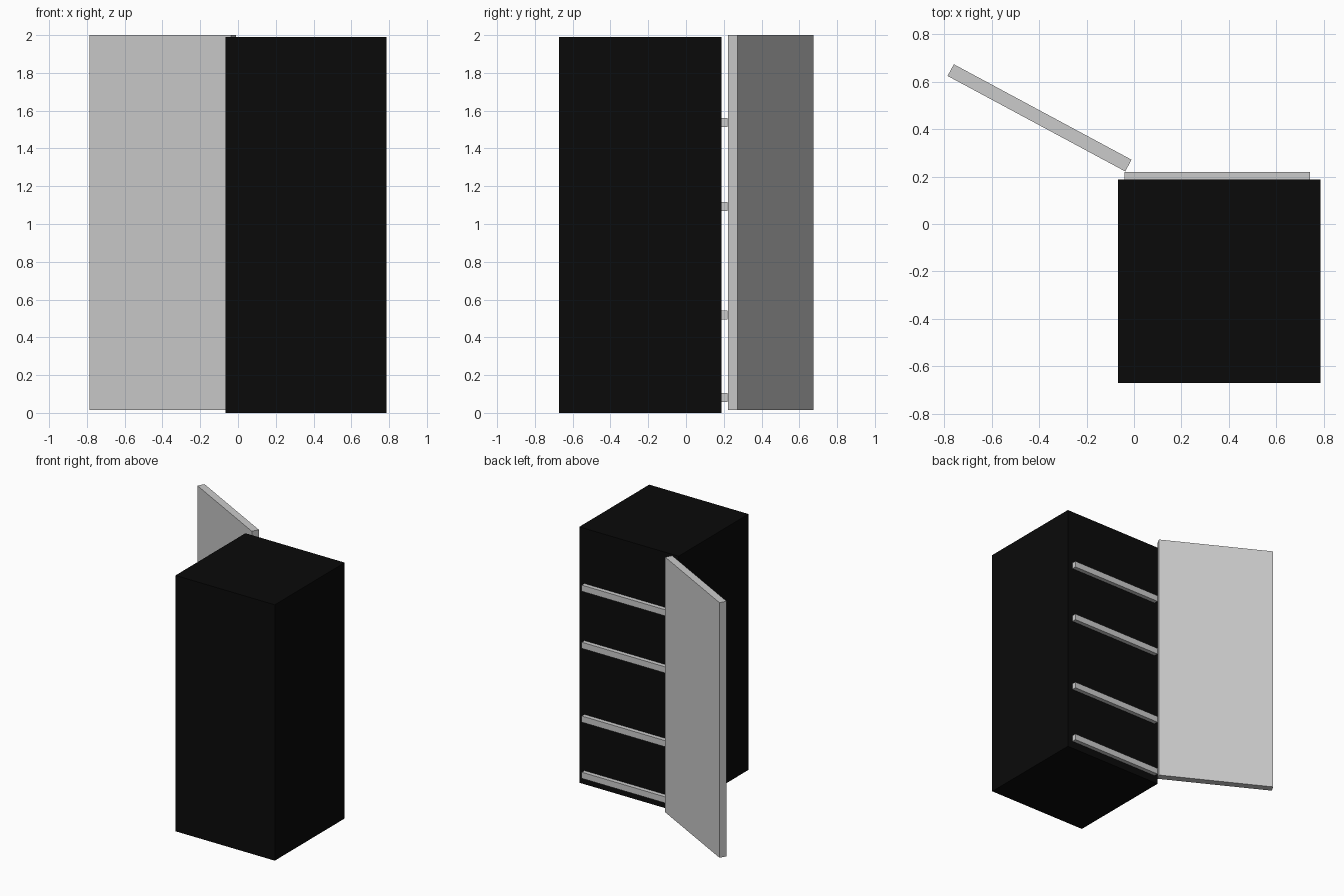
import bpy, math
from mathutils import Vector

if "Cube" in bpy.data.objects:
    bpy.data.objects.remove(bpy.data.objects["Cube"])


def box(name, lo, hi):
    """Axis-aligned box between two corners."""
    lo, hi = Vector(lo), Vector(hi)
    bpy.ops.mesh.primitive_cube_add(size=1, location=(lo + hi) / 2)
    ob = bpy.context.object
    ob.name = name
    ob.scale = hi - lo
    return ob


# Black cabinet body
black = bpy.data.materials.new("black")
black.diffuse_color = (0.003, 0.003, 0.003, 1)
black.use_nodes = True
black.node_tree.nodes["Principled BSDF"].inputs["Base Color"].default_value = black.diffuse_color
cabinet = box("cabinet", (-0.067, -0.672, 0), (0.787, 0.187, 1.99))
cabinet.data.materials.append(black)

# Shelf edges across the opening
for i, z in enumerate((0.082, 0.519, 1.093, 1.537)):
    box(f"shelf_{i + 1}", (-0.04, 0.187, z - 0.024), (0.743, 0.22, z + 0.024))

# Open door, swung about its hinge corner
hinge, tip = Vector((-0.037, 0.222)), Vector((-0.787, 0.625))
along = tip - hinge
width, thick = along.length, 0.056
normal = Vector((along.y, -along.x)).normalized()
centre = (hinge + tip) / 2 + normal * thick / 2
bpy.ops.mesh.primitive_cube_add(
    size=1, location=(centre.x, centre.y, (0.016 + 2.0) / 2),
    rotation=(0, 0, math.atan2(along.y, along.x)))
door = bpy.context.object
door.name = "door"
door.scale = (width, thick, 2.0 - 0.016)
